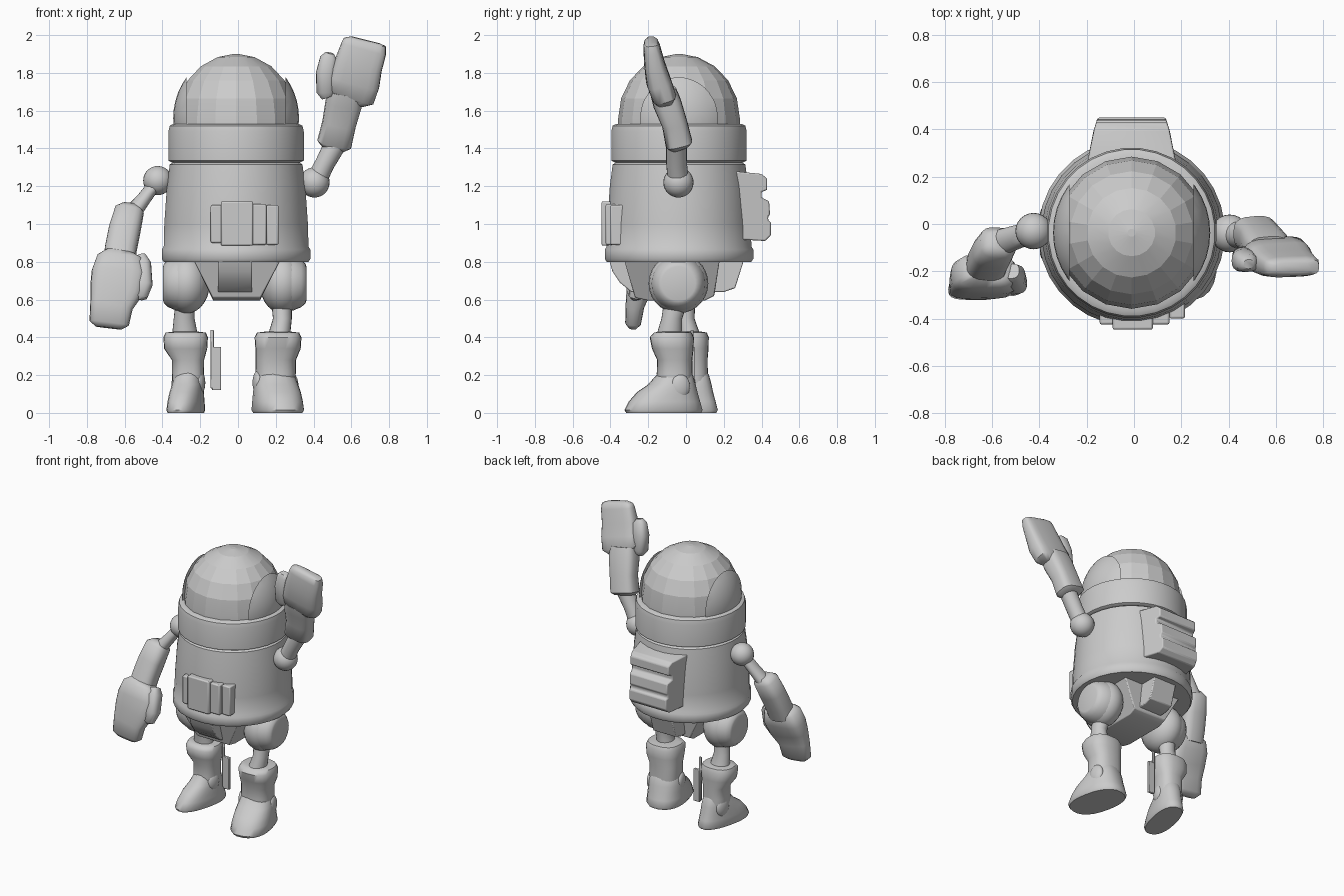
import bpy, bmesh, math
from mathutils import Vector, Matrix

cube = bpy.data.objects.get("Cube")
if cube:
    bpy.data.objects.remove(cube, do_unlink=True)

grey = bpy.data.materials.new("plain_grey")
grey.use_nodes = True
GREY = (0.6, 0.6, 0.6, 1)
grey.diffuse_color = GREY
grey.node_tree.nodes["Principled BSDF"].inputs["Base Color"].default_value = GREY

AX, AY = -0.01, -0.037  # body axis


def finish(name, bm, bevel=0, angle=35):
    bmesh.ops.recalc_face_normals(bm, faces=bm.faces)
    mesh = bpy.data.meshes.new(name)
    bm.to_mesh(mesh)
    bm.free()
    ob = bpy.data.objects.new(name, mesh)
    bpy.context.collection.objects.link(ob)
    mesh.materials.append(grey)
    if bevel:
        mod = ob.modifiers.new("soft_edges", 'BEVEL')
        mod.width, mod.segments = bevel, 2
    bpy.ops.object.select_all(action='DESELECT')
    ob.select_set(True)
    bpy.context.view_layer.objects.active = ob
    bpy.ops.object.shade_smooth_by_angle(angle=math.radians(angle))
    return ob


def skin(bm, rings):
    loops = [[bm.verts.new(p) for p in r] for r in rings]
    n = len(loops[0])
    for a, b in zip(loops, loops[1:]):
        for i in range(n):
            j = (i + 1) % n
            bm.faces.new((a[i], a[j], b[j], b[i]))
    bm.faces.new(loops[0])
    bm.faces.new(loops[-1])


def lathe(name, profile, n=32, angle=35):
    bm = bmesh.new()
    skin(bm, [[(AX + r * math.cos(math.tau * (i + .5) / n),
                AY + r * math.sin(math.tau * (i + .5) / n), z) for i in range(n)]
              for r, z in profile])
    return finish(name, bm, 0, angle)


def loft(name, stations, square=1.0, flat=False, n=20, angle=50):
    """Skin rounded sections (centre, half width, half depth) along a path."""
    bm = bmesh.new()
    pts = [Vector(s[0]) for s in stations]
    rings = []
    for k, (c, w, d) in enumerate(stations):
        t = pts[min(k + 1, len(pts) - 1)] - pts[max(k - 1, 0)]
        t = Vector((0, 0, 1)) if flat else t.normalized()
        u = (Vector((1, 0, 0)) - t * t.x).normalized()
        v = t.cross(u)
        ring = []
        for i in range(n):
            co, si = math.cos(math.tau * i / n), math.sin(math.tau * i / n)
            ring.append(pts[k] + u * w * math.copysign(abs(co) ** square, co)
                        + v * d * math.copysign(abs(si) ** square, si))
        rings.append(ring)
    skin(bm, rings)
    return finish(name, bm, 0, angle)


def ball(name, c, r, squash=(1, 1, 1)):
    bm = bmesh.new()
    bmesh.ops.create_uvsphere(bm, u_segments=24, v_segments=14, radius=r)
    bmesh.ops.scale(bm, vec=squash, verts=bm.verts)
    bmesh.ops.translate(bm, vec=c, verts=bm.verts)
    return finish(name, bm, 0, 60)


def prism(name, profile, x0, x1, bevel=0, shape=None):
    """Extrude a (y, z) outline along x."""
    bm = bmesh.new()
    skin(bm, [[(x, y, z) for y, z in profile] for x in (x0, x1)])
    if shape:
        for vert in bm.verts:
            vert.co.x = shape(vert.co)
    return finish(name, bm, bevel)


def box(name, x0, x1, y0, y1, z0, z1, bevel=0.008):
    return prism(name, [(y0, z0), (y1, z0), (y1, z1), (y0, z1)], x0, x1, bevel)


# Torso, collar and faceted dome
lathe("torso", [(.385, .8), (.395, .815), (.395, .865), (.385, .88), (.382, 1.0),
                (.368, 1.2), (.353, 1.315), (.33, 1.33)])
lathe("collar", [(.34, 1.325), (.36, 1.335), (.36, 1.49), (.353, 1.52), (.335, 1.53), (.3, 1.53)])
dome = [(.322 * math.cos(a), 1.56 + .34 * math.sin(a))
        for a in (math.radians(d) for d in (0, 18, 36, 54, 72, 87))]
lathe("dome", [(.322, 1.5)] + dome, 18, 10)

# Side covers: slices of a slightly larger dome
for side, label in ((1, "left"), (-1, "right")):
    bm = bmesh.new()
    bmesh.ops.create_uvsphere(bm, u_segments=40, v_segments=24, radius=1)
    bmesh.ops.scale(bm, vec=(.333, .335, .352), verts=bm.verts)
    bmesh.ops.translate(bm, vec=(AX, AY, 1.56), verts=bm.verts)
    for co, no in (((AX + side * .262, 0, 0), (side, 0, 0)), ((0, 0, 1.51), (0, 0, 1))):
        cut = bmesh.ops.bisect_plane(bm, geom=bm.verts[:] + bm.edges[:] + bm.faces[:],
                                     plane_co=co, plane_no=no, clear_inner=True)
        bmesh.ops.edgeloop_fill(bm, edges=[e for e in cut["geom_cut"]
                                           if isinstance(e, bmesh.types.BMEdge)])
    finish(label + "_dome_cover", bm)

# Chest boxes
box("chest_box", -.09, .08, -.447, -.3, .885, 1.12)
box("chest_side_box", .07, .15, -.425, -.3, .89, 1.105)
box("chest_end_box", .15, .215, -.40, -.25, .89, 1.10)
box("chest_small_box", -.145, -.08, -.425, -.3, .9, 1.10)

# Backpack with grooves, tapering outward
prism("backpack", [(.25, .92), (.42, .91), (.45, .94), (.45, 1.01), (.435, 1.02), (.435, 1.04),
                   (.445, 1.05), (.44, 1.12), (.40, 1.14), (.40, 1.17), (.43, 1.18),
                   (.43, 1.24), (.4, 1.265), (.25, 1.28)], -.2, .18, .012,
      lambda p: -.01 + (p.x + .01) * (1 - 1.6 * max(0, p.y - .3)))

# Pelvis wedge with curved front and rear blocks
prism("pelvis", [(-.27, .61), (-.2, .595), (.1, .595), (.15, .62), (.18, .82), (-.33, .82)],
      -.24, .23, .006, lambda p: -.01 + (p.x + .01) * (.54 if p.z < .7 else 1))
prism("front_pelvis_block", [(-.2, .63), (-.29, .64), (-.35, .69), (-.39, .75), (-.41, .82), (-.2, .82)],
      -.105, .075, .006)
prism("rear_pelvis_block", [(.1, .64), (.2, .64), (.26, .66), (.31, .82), (.1, .82)], -.1, .08, .006)

# Hips with round caps
for label, x, s in (("left", .235, 1), ("right", -.27, -1)):
    ball(label + "_hip", (x, -.04, .685), .158, (.76, 1, 1))
    bm = bmesh.new()
    skin(bm, [[(x + s * dx, -.04 + r * math.cos(math.tau * i / 28),
                .685 + r * math.sin(math.tau * i / 28)) for i in range(28)]
              for dx, r in ((0, .15), (.06, .142), (.1, .125), (.122, .105), (.127, .09))])
    finish(label + "_hip_cap", bm)

# Legs: thin shins
loft("left_shin", [((.23, -.05, .6), .055, .065), ((.235, -.075, .5), .05, .055),
                   ((.215, -.09, .4), .06, .07)], flat=True)
loft("right_shin", [((-.28, -.01, .6), .05, .06), ((-.285, .0, .5), .055, .045),
                    ((-.28, .02, .4), .07, .06)], flat=True)

# Boots: ankle upright, foot turned outward
upper = [(.21, .106, .095, .01), (.28, .107, .093, .01), (.34, .12, .11, 0),
         (.4, .124, .117, -.005), (.425, .112, .1, 0), (.43, .07, .07, 0)]
foot = [(0, .123, .2, -.05), (.015, .132, .208, -.05), (.06, .128, .19, -.045),
        (.11, .122, .16, -.03), (.15, .115, .125, -.005), (.2, .1, .095, .01), (.24, .07, .07, .01)]
for label, x, y, out, thin, deep, turn in (("left", .2, -.07, 1, 1, 1, 12),
                                           ("right", -.265, .02, -1, .68, .97, -13)):
    wide = .95 if out < 0 else 1
    loft(label + "_boot", [((x + out * (.012 if z > .3 else 0), y + dy, z),
                            w * (wide if z > .3 else wide - .15 * (out < 0)), d * (.7 + .3 * thin))
                           for z, w, d, dy in [(.1, .1, .09, .01)] + upper], .8, True, 24)
    parts = [loft(label + "_foot", [((x, y + dy, z), w * thin, d * deep) for z, w, d, dy in foot],
                  .85, True, 24),
             ball(label + "_outer_ankle_pad", (x + out * .1 * thin, y + .02, .14), .065, (.38, .8, 1)),
             ball(label + "_inner_ankle_pad", (x - out * .1 * thin, y, .16), .06, (.4, .8, 1))]
    pivot = Matrix.Translation((x, y, 0))
    for ob in parts:
        ob.data.transform(pivot @ Matrix.Rotation(math.radians(turn), 4, 'Z') @ pivot.inverted())

# Loose plate between the legs
box("hanging_plate", -.138, -.09, .025, .045, .12, .35, .004)
box("hanging_plate_spike", -.145, -.128, .025, .04, .13, .44, .004)

# Raised left arm
ball("left_shoulder", (.405, -.04, 1.22), .08)
loft("left_upper_arm", [((.41, -.04, 1.22), .055, .055), ((.46, -.05, 1.32), .052, .055),
                        ((.53, -.05, 1.45), .06, .055)])
loft("left_forearm", [((.505, -.03, 1.405), .065, .05), ((.51, -.037, 1.425), .092, .072),
                      ((.535, -.06, 1.53), .09, .068), ((.56, -.1, 1.64), .098, .075),
                      ((.57, -.12, 1.7), .09, .07)], .65)
loft("left_hand", [((.58, -.115, 1.655), .09, .045), ((.592, -.12, 1.685), .135, .065),
                   ((.617, -.145, 1.755), .135, .066), ((.637, -.165, 1.84), .128, .056),
                   ((.666, -.18, 1.93), .122, .045), ((.672, -.184, 1.962), .114, .036),
                   ((.675, -.185, 1.974), .08, .02)], .55)
loft("left_thumb", [((.475, -.14, 1.675), .035, .035), ((.465, -.145, 1.7), .05, .05),
                    ((.465, -.155, 1.8), .052, .048), ((.48, -.165, 1.88), .045, .038),
                    ((.485, -.17, 1.905), .022, .02)], .8)

# Lowered right arm
ball("right_shoulder", (-.425, -.03, 1.23), .077)
loft("right_upper_arm", [((-.42, -.03, 1.23), .05, .05), ((-.48, -.05, 1.16), .045, .05),
                         ((-.57, -.08, 1.05), .06, .055)], flat=True)
loft("right_forearm", [((-.57, -.07, 1.1), .045, .04), ((-.575, -.08, 1.07), .078, .07),
                       ((-.6, -.12, .97), .085, .072), ((-.62, -.16, .87), .085, .072),
                       ((-.63, -.19, .79), .085, .07)], .7)
loft("right_hand", [((-.62, -.19, .845), .08, .05), ((-.625, -.2, .82), .122, .075),
                    ((-.63, -.22, .74), .145, .08), ((-.645, -.25, .65), .14, .065),
                    ((-.67, -.27, .57), .114, .05), ((-.682, -.28, .475), .105, .042),
                    ((-.685, -.283, .45), .07, .02)], .6)
loft("right_thumb", [((-.515, -.2, .825), .03, .035), ((-.505, -.22, .79), .045, .05),
                     ((-.502, -.25, .68), .05, .048), ((-.52, -.27, .615), .04, .035),
                     ((-.525, -.27, .6), .015, .015)], .8)
